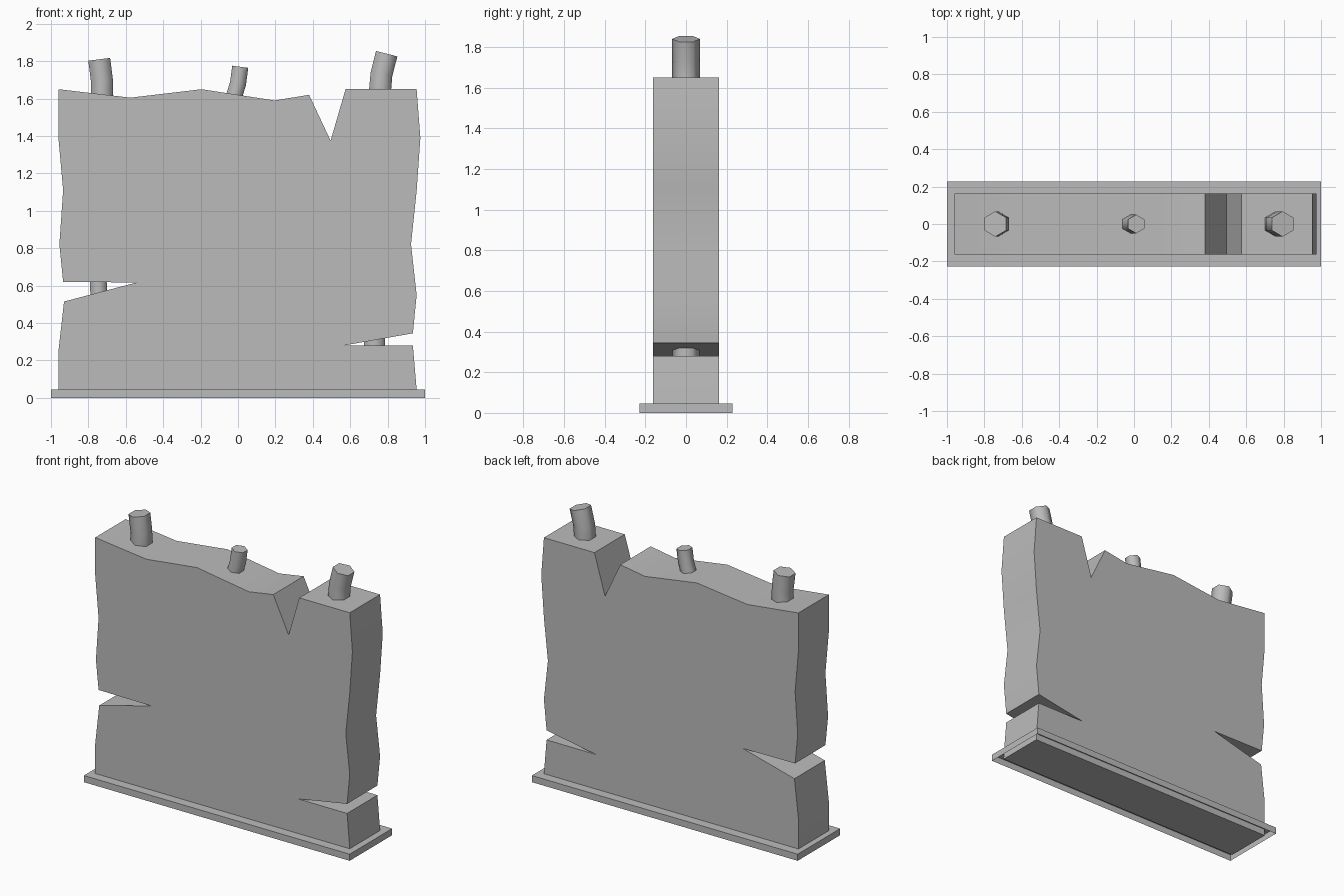
import bpy, bmesh, math
from mathutils import Vector

cube = bpy.data.objects.get("Cube")
if cube:
    bpy.data.objects.remove(cube, do_unlink=True)

# One concrete grey for everything
grey = bpy.data.materials.new("concrete_grey")
grey.use_nodes = True
colour = (0.5, 0.5, 0.5, 1)
grey.diffuse_color = colour
grey.node_tree.nodes["Principled BSDF"].inputs["Base Color"].default_value = colour


def finish(name, bm, angle, fix_normals=True):
    """Turn a bmesh into a smooth-by-angle object."""
    if fix_normals:
        bmesh.ops.recalc_face_normals(bm, faces=bm.faces)
    mesh = bpy.data.meshes.new(name)
    bm.to_mesh(mesh)
    bm.free()
    mesh.materials.append(grey)
    obj = bpy.data.objects.new(name, mesh)
    bpy.context.collection.objects.link(obj)
    bpy.ops.object.select_all(action='DESELECT')
    obj.select_set(True)
    bpy.context.view_layer.objects.active = obj
    bpy.ops.object.shade_smooth_by_angle(angle=math.radians(angle))
    return obj


# Broken wall slab: jagged outline pushed through its thickness
WALL_Y = 0.163
outline = [
    (-0.96, 0), (0.957, 0), (0.955, 0.045), (0.935, 0.28),          # foot
    (0.565, 0.28), (0.935, 0.345),                                  # right crack
    (0.955, 0.55), (0.925, 0.82), (0.955, 1.105), (0.975, 1.39),    # right edge
    (0.955, 1.65), (0.575, 1.65), (0.495, 1.375), (0.38, 1.62),     # top notch
    (0.195, 1.59), (-0.195, 1.65), (-0.575, 1.605), (-0.96, 1.65),  # worn top
    (-0.96, 1.39), (-0.935, 1.11), (-0.955, 0.82), (-0.935, 0.62),  # left edge
    (-0.54, 0.617), (-0.93, 0.515), (-0.96, 0.25),                  # left crack
]
bm = bmesh.new()
front = bm.faces.new([bm.verts.new((x, -WALL_Y, z)) for x, z in outline])
ext = bmesh.ops.extrude_face_region(bm, geom=[front], use_keep_orig=True)
moved = [v for v in ext["geom"] if isinstance(v, bmesh.types.BMVert)]
bmesh.ops.translate(bm, verts=moved, vec=(0, 2 * WALL_Y, 0))
finish("wall_slab", bm, 25)

# Foot plinth: a shallow lip around the wall, open underneath
bm = bmesh.new()


def ring(x, y, z):
    return [bm.verts.new((sx * x, sy * y, z))
            for sx, sy in ((-1, -1), (1, -1), (1, 1), (-1, 1))]


loops = [ring(1, 0.228, 0), ring(1, 0.228, 0.045), ring(0.955, WALL_Y, 0.045)]
for low, high in zip(loops, loops[1:]):
    for i in range(4):
        j = (i + 1) % 4
        bm.faces.new((low[i], low[j], high[j], high[i]))
finish("foot_plinth", bm, 25, fix_normals=False)


# Bent reinforcing rods: hexagonal tubes along a path in the xz plane
def rod(name, radius, path):
    bm = bmesh.new()
    pts = [Vector((x, 0, z)) for x, z in path]
    rings = []
    for k, p in enumerate(pts):
        t = (pts[min(k + 1, len(pts) - 1)] - pts[max(k - 1, 0)]).normalized()
        side = Vector((t.z, 0, -t.x))
        rings.append([bm.verts.new(p + radius * (side * math.sin(a) + Vector((0, math.cos(a), 0))))
                      for a in (i * math.pi / 3 for i in range(6))])
    for low, high in zip(rings, rings[1:]):
        for i in range(6):
            j = (i + 1) % 6
            bm.faces.new((low[i], low[j], high[j], high[i]))
    bm.faces.new(rings[0])
    bm.faces.new(rings[-1])
    finish(name, radius and bm, 65)


rod("top_rod_right", 0.068, [(-0.74, 1.4), (-0.727, 1.6), (-0.728, 1.7), (-0.742, 1.81)])
rod("top_rod_middle", 0.05, [(-0.05, 1.45), (-0.025, 1.6), (0, 1.68), (0.012, 1.77)])
rod("top_rod_left", 0.068, [(0.76, 1.4), (0.76, 1.65), (0.767, 1.73), (0.795, 1.84)])
rod("crack_rod_right", 0.052, [(-0.74, 0.48), (-0.745, 0.57), (-0.75, 0.7)])
rod("crack_rod_left", 0.066, [(0.73, 0.2), (0.73, 0.3), (0.73, 0.4)])
